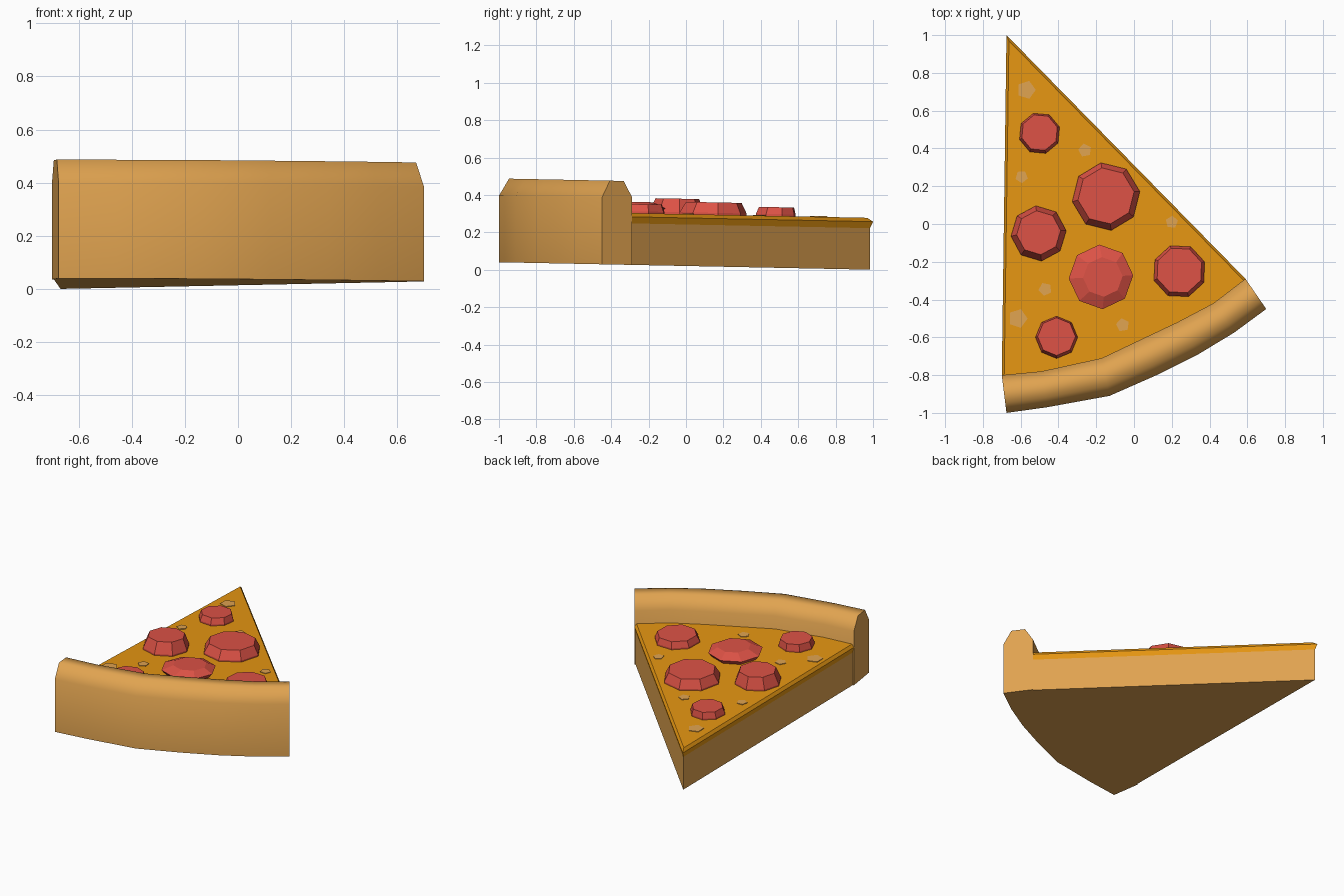
import bpy, bmesh, math

if "Cube" in bpy.data.objects:
    bpy.data.objects.remove(bpy.data.objects["Cube"])


def material(name, rgb):
    m = bpy.data.materials.new(name)
    m.diffuse_color = (*rgb, 1)
    m.use_nodes = True
    m.node_tree.nodes["Principled BSDF"].inputs["Base Color"].default_value = m.diffuse_color
    return m


CRUST = material("baked dough", (0.745, 0.366, 0.080))
CHEESE = material("melted cheese", (0.79, 0.305, 0.006))
MEAT = material("pepperoni red", (0.716, 0.084, 0.060))

INNER = [(-0.70, -0.80), (-0.49, -0.78), (-0.17, -0.71), (0.05, -0.605),
         (0.23, -0.52), (0.42, -0.42), (0.59, -0.29)]
OUTER = [(-0.675, -1.0), (-0.46, -0.97), (-0.13, -0.91), (0.12, -0.80),
         (0.34, -0.69), (0.53, -0.575), (0.70, -0.45)]
TOP = 0.277  # cheese surface height before the slice is tilted


def loft(name, rings, mat, smooth=False):
    """Skin a list of equal-length closed rings and cap both ends."""
    bm = bmesh.new()
    rows = [[bm.verts.new((x, y, z + 0.02 * (1 - y))) for x, y, z in r] for r in rings]
    n = len(rows[0])
    for a, b in zip(rows, rows[1:]):
        for i in range(n):
            j = (i + 1) % n
            bm.faces.new((a[i], a[j], b[j], b[i]))
    bm.faces.new(rows[0][::-1])
    bm.faces.new(rows[-1])
    bmesh.ops.recalc_face_normals(bm, faces=bm.faces)
    me = bpy.data.meshes.new(name)
    bm.to_mesh(me)
    bm.free()
    me.materials.append(mat)
    ob = bpy.data.objects.new(name, me)
    bpy.context.collection.objects.link(ob)
    if smooth:
        bpy.ops.object.select_all(action='DESELECT')
        ob.select_set(True)
        bpy.context.view_layer.objects.active = ob
        bpy.ops.object.shade_smooth_by_angle(angle=math.radians(66))
    return ob


def wedge(d, z):
    """Slice outline with both straight edges inset by d."""
    pts = [(-0.675 + d, 1.0 - 2.41 * d)] + list(INNER)
    pts[1] = (INNER[0][0] + d, INNER[0][1])
    pts[-1] = (INNER[-1][0] - 0.7 * d, INNER[-1][1] - 0.7 * d)
    return [(x, y, z) for x, y in pts]


def disc(x, y, r, z, sides, turn):
    return [(x + r * math.cos(turn + math.tau * i / sides),
             y + r * math.sin(turn + math.tau * i / sides), z) for i in range(sides)]


# dough under the cheese
loft("dough_base", [wedge(0.007, 0.0), wedge(0.007, 0.222)], CRUST)

# cheese layer with a bulging rim
loft("cheese_layer", [wedge(0.007, 0.222), wedge(0.0, 0.257), wedge(0.013, TOP)], CHEESE)

# rounded crust swept along the arc
PROFILE = [(0, 0), (0, 0.356), (0.27, 0.448), (0.73, 0.448), (1, 0.365), (1, 0)]
loft("crust", [[(ox + (ix - ox) * t, oy + (iy - oy) * t, z) for t, z in PROFILE]
               for (ix, iy), (ox, oy) in zip(INNER, OUTER)], CRUST, smooth=True)

# pepperoni: x, y, base radius, top radius, height, turn
SLICES = [(-0.50, 0.48, 0.111, 0.098, 0.047, 0.3),
          (-0.148, 0.145, 0.181, 0.15, 0.066, 0.15),
          (-0.505, -0.05, 0.147, 0.117, 0.082, 0.1),
          (0.24, -0.25, 0.143, 0.125, 0.048, 0.35),
          (-0.41, -0.60, 0.112, 0.10, 0.05, 0.0)]
for i, (x, y, r0, r1, h, turn) in enumerate(SLICES):
    loft(f"pepperoni_{i + 1}", [disc(x, y, r0, TOP - 0.01, 8, turn),
                                disc(x, y, r0, TOP + 0.01, 8, turn),
                                disc(x, y + 0.004, r1, TOP + h, 8, turn)], MEAT)

# domed pepperoni in the middle
loft("pepperoni_domed", [disc(-0.175, -0.28, 0.135, TOP - 0.01, 8, 0.05),
                         disc(-0.175, -0.28, 0.171, TOP + 0.03, 8, 0.05),
                         disc(-0.165, -0.28, 0.105, TOP + 0.06, 8, 0.05)], MEAT)

# pale baked spots on the cheese
SPOTS = [(-0.57, 0.71, 0.05), (-0.26, 0.39, 0.036), (-0.595, 0.25, 0.034),
         (0.20, 0.01, 0.034), (-0.47, -0.345, 0.036), (-0.615, -0.50, 0.052),
         (-0.06, -0.535, 0.036)]
for i, (x, y, r) in enumerate(SPOTS):
    loft(f"cheese_spot_{i + 1}", [disc(x, y, r, TOP - 0.003, 5, i * 0.5),
                                  disc(x, y, r, TOP + 0.004, 5, i * 0.5)], CRUST)
